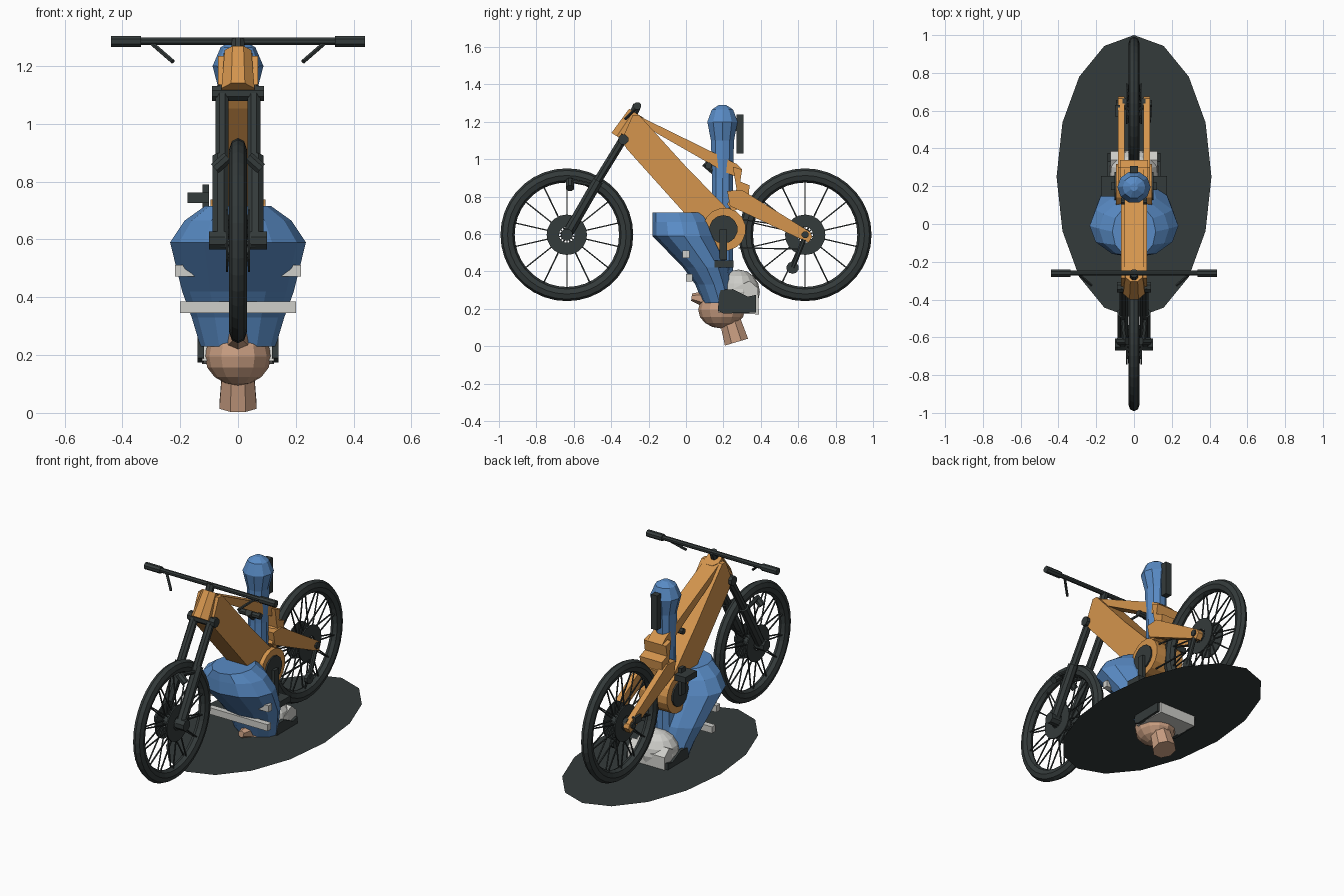
import bpy, bmesh, math
from mathutils import Vector

if "Cube" in bpy.data.objects:
    bpy.data.objects.remove(bpy.data.objects["Cube"])


def material(name, r, g, b):
    m = bpy.data.materials.new(name)
    m.diffuse_color = (r, g, b, 1)
    m.use_nodes = True
    m.node_tree.nodes["Principled BSDF"].inputs["Base Color"].default_value = m.diffuse_color
    return m


DARK = material("dark rubber", 0.034, 0.043, 0.043)
ORANGE = material("orange paint", 0.66, 0.30, 0.075)
BLUE = material("blue cloth", 0.10, 0.26, 0.56)
SKIN = material("skin", 0.58, 0.34, 0.22)
GREY = material("light grey", 0.62, 0.62, 0.59)


def finish(name, bm, mat):
    bmesh.ops.recalc_face_normals(bm, faces=bm.faces)
    me = bpy.data.meshes.new(name)
    bm.to_mesh(me)
    bm.free()
    me.materials.append(mat)
    ob = bpy.data.objects.new(name, me)
    bpy.context.collection.objects.link(ob)
    return ob


def bridge(name, rings, mat):
    """Skin a list of equal point rings and cap both ends."""
    bm = bmesh.new()
    vs = [[bm.verts.new(p) for p in ring] for ring in rings]
    n = len(vs[0])
    for a, b in zip(vs, vs[1:]):
        for i in range(n):
            bm.faces.new((a[i], a[(i + 1) % n], b[(i + 1) % n], b[i]))
    bm.faces.new(vs[0])
    bm.faces.new(vs[-1])
    return finish(name, bm, mat)


def prism(name, pts, x0, x1, mat):
    """Side profile (y, z) extruded across x."""
    return bridge(name, [[(x, y, z) for y, z in pts] for x in (x0, x1)], mat)


def box(name, x0, x1, y0, y1, z0, z1, mat):
    return prism(name, [(y0, z0), (y1, z0), (y1, z1), (y0, z1)], x0, x1, mat)


def rod(name, a, b, r, mat, r2=None, n=8):
    a, b = Vector(a), Vector(b)
    q = (b - a).to_track_quat('Z', 'Y')
    rings = []
    for c, rad in ((a, r), (b, r if r2 is None else r2)):
        rings.append([c + q @ Vector((rad * math.cos(t), rad * math.sin(t), 0))
                      for t in (2 * math.pi * (i + .5) / n for i in range(n))])
    return bridge(name, rings, mat)


def loft(name, rows, mat, n=10):
    """Stacked ellipses: (centre y, z, x radius, y radius)."""
    return bridge(name, [[(rx * math.cos(t), cy + ry * math.sin(t), z)
                          for t in (2 * math.pi * i / n for i in range(n))]
                         for cy, z, rx, ry in rows], mat)


def ball(name, c, r, mat, u=12, v=8):
    bm = bmesh.new()
    bmesh.ops.create_uvsphere(bm, u_segments=u, v_segments=v, radius=1)
    for p in bm.verts:
        p.co = Vector(c) + Vector([p.co[i] * r[i] for i in range(3)])
    return finish(name, bm, mat)


# ground disc, a single flat sheet
bm = bmesh.new()
bm.faces.new([bm.verts.new((.41 * math.sin(t), .25 + .75 * math.cos(t), .236))
              for t in (-2 * math.pi * i / 16 for i in range(16))])
me = bpy.data.meshes.new("ground_disc")
bm.to_mesh(me)
bm.free()
me.materials.append(DARK)
bpy.context.collection.objects.link(bpy.data.objects.new("ground_disc", me))

# wheels
for label, cy in (("front", -.637), ("rear", .637)):
    cz = .596
    bpy.ops.mesh.primitive_torus_add(location=(0, cy, cz), rotation=(0, math.pi / 2, 0),
                                     major_radius=.317, minor_radius=.038,
                                     major_segments=36, minor_segments=8)
    tyre = bpy.context.object
    tyre.name = label + "_tyre"
    tyre.scale.z = .8
    tyre.data.materials.append(DARK)
    rod(label + "_hub", (-.06, cy, cz), (.06, cy, cz), .032, DARK, n=12)
    rod(label + "_axle", (-.095, cy, cz), (.095, cy, cz), .02, DARK)
    for s in (-1, 1):
        # brake disc ring
        bm = bmesh.new()
        ring = [[bm.verts.new((s * .042, cy + r * math.cos(t), cz + r * math.sin(t)))
                 for t in (2 * math.pi * i / 20 for i in range(20))] for r in (.042, .108)]
        for i in range(20):
            j = (i + 1) % 20
            bm.faces.new((ring[0][i], ring[0][j], ring[1][j], ring[1][i]))
        disc = finish(label + "_brake_disc", bm, DARK)
        disc.modifiers.new("thickness", 'SOLIDIFY').thickness = .008
        for i in range(14):
            t = 2 * math.pi * (i + .5) / 14
            c, d = math.cos(t), math.sin(t)
            rod(label + "_spoke", (s * .035, cy + .03 * c, cz + .03 * d),
                (s * .008, cy + .29 * c, cz + .29 * d), .0045, DARK, n=4)

# fork, handlebar and levers
for s in (-1, 1):
    rod("fork_stanchion", (s * .055, -.325, 1.125), (s * .055, -.5, .84), .024, DARK)
    rod("fork_lower", (s * .06, -.47, .885), (s * .06, -.64, .59), .03, DARK)
    rod("fork_foot", (s * .045, -.637, .596), (s * .1, -.637, .596), .034, DARK)
    rod("fork_arch", (s * .06, -.49, .86), (s * .05, -.615, .885), .012, DARK)
    rod("fork_block", (s * .035, -.62, .885), (s * .08, -.62, .845), .022, DARK)
    rod("grip", (s * .335, -.26, 1.285), (s * .44, -.26, 1.285), .021, DARK)
    rod("brake_lever", (s * .3, -.26, 1.28), (s * .225, -.325, 1.215), .008, DARK, n=6)
rod("fork_crown", (-.09, -.335, 1.105), (.09, -.335, 1.105), .029, DARK)
rod("handlebar", (-.4, -.26, 1.285), (.4, -.26, 1.285), .014, DARK)
rod("stem", (0, -.26, 1.29), (0, -.3, 1.2), .024, DARK)

# frame
prism("down_tube", [(-.285, 1.235), (-.25, 1.235), (0, .96), (.235, .72), (.22, .58), (.11, .58),
                    (-.315, 1.053), (-.345, 1.1)], -.07, .07, ORANGE)
rod("head_tube", (0, -.265, 1.245), (0, -.35, 1.11), .05, ORANGE, .062)
prism("top_tube", [(-.27, 1.245), (-.24, 1.225), (.27, .975), (.3, .945), (.27, .905),
                   (.2, .935), (-.22, 1.175)], -.05, .05, ORANGE)
prism("rocker", [(.25, .96), (.3, .945), (.29, .88), (.34, .86), (.33, .76), (.25, .72),
                 (.22, .76), (.27, .84)], -.075, .075, ORANGE)
prism("swingarm_yoke", [(.22, .83), (.29, .83), (.34, .8), (.33, .72), (.235, .75)],
      -.085, .085, ORANGE)
for s in (-1, 1):
    prism("swingarm", [(.22, .83), (.3, .835), (.665, .61), (.675, .585), (.655, .553),
                       (.235, .75)], s * .05, s * .085, ORANGE)
rod("shock", (0, .1, .98), (0, .24, .86), .022, DARK)
rod("shock_pivot", (-.07, .12, .965), (.07, .12, .965), .018, DARK)

# drivetrain
rod("bottom_bracket", (-.095, .205, .625), (.095, .205, .625), .115, ORANGE, n=16)
rod("crank_cover", (-.104, .2, .625), (.104, .2, .625), .076, DARK, n=14)
for s in (-1, 1):
    tip = .625 - s * .165
    box("crank_arm", s * .1, s * .122, .18, .22, min(.625, tip), max(.625, tip), DARK)
    zp = .44 if s > 0 else .745
    box("pedal", s * .1, s * .175, .145, .255, zp - .018, zp + .018, DARK)
for za, zb in ((.525, .52), (.68, .635)):
    rod("chain", (.07, .28, za), (.07, .6, zb), .005, DARK, n=4)
rod("derailleur_arm", (.08, .63, .57), (.08, .57, .42), .014, DARK)
rod("derailleur_wheel", (.07, .57, .42), (.09, .57, .42), .033, DARK, n=10)
box("rear_caliper", -.1, -.075, .57, .63, .6, .64, DARK)

# upturned rider: body and raised limb
loft("torso", [(-.04, .715, .115, .14), (-.025, .665, .185, .155), (-.01, .59, .235, .17),
               (.11, .42, .193, .125), (.15, .33, .16, .1), (.18, .23, .13, .09)], BLUE, 12)
loft("raised_limb", [(.195, .36, .06, .06), (.195, .9, .055, .058), (.195, 1.1, .062, .065),
                     (.195, 1.2, .088, .085), (.195, 1.265, .06, .06),
                     (.195, 1.29, .02, .02)], BLUE)
box("limb_strap_plate", -.02, .02, .27, .308, 1.03, 1.24, DARK)
box("limb_strap_clip", -.012, .012, .23, .28, 1.15, 1.18, DARK)

# chest straps
box("chest_bar", -.2, .2, 0, .035, .345, .385, GREY)
for s in (-1, 1):
    bridge("side_tab", [[(s * x, y, z) for x, z in ((.15, .472), (.218, .472), (.218, .512), (.19, .512))]
                        for y in (-.018, .018)], GREY)

# head, chin and neck
ball("head", (0, .19, .195), (.115, .125, .1), SKIN)
rod("chin", (0, .12, .25), (0, .03, .262), .05, SKIN, .02, 6)
rod("neck", (0, .235, .14), (0, .27, .022), .06, SKIN, .07)

# helmet with dark visor band and pale base
ball("helmet_shell", (0, .28, .29), (.132, .115, .12), GREY, 14, 8)
prism("helmet_base", [(.17, .18), (.39, .17), (.385, .31), (.34, .35), (.24, .3)], -.125, .125, GREY)
for s in (-1, 1):
    prism("visor_side", [(.17, .19), (.2, .175), (.375, .18), (.375, .275), (.33, .265),
                         (.25, .305), (.18, .3)], s * .118, s * .14, DARK)
